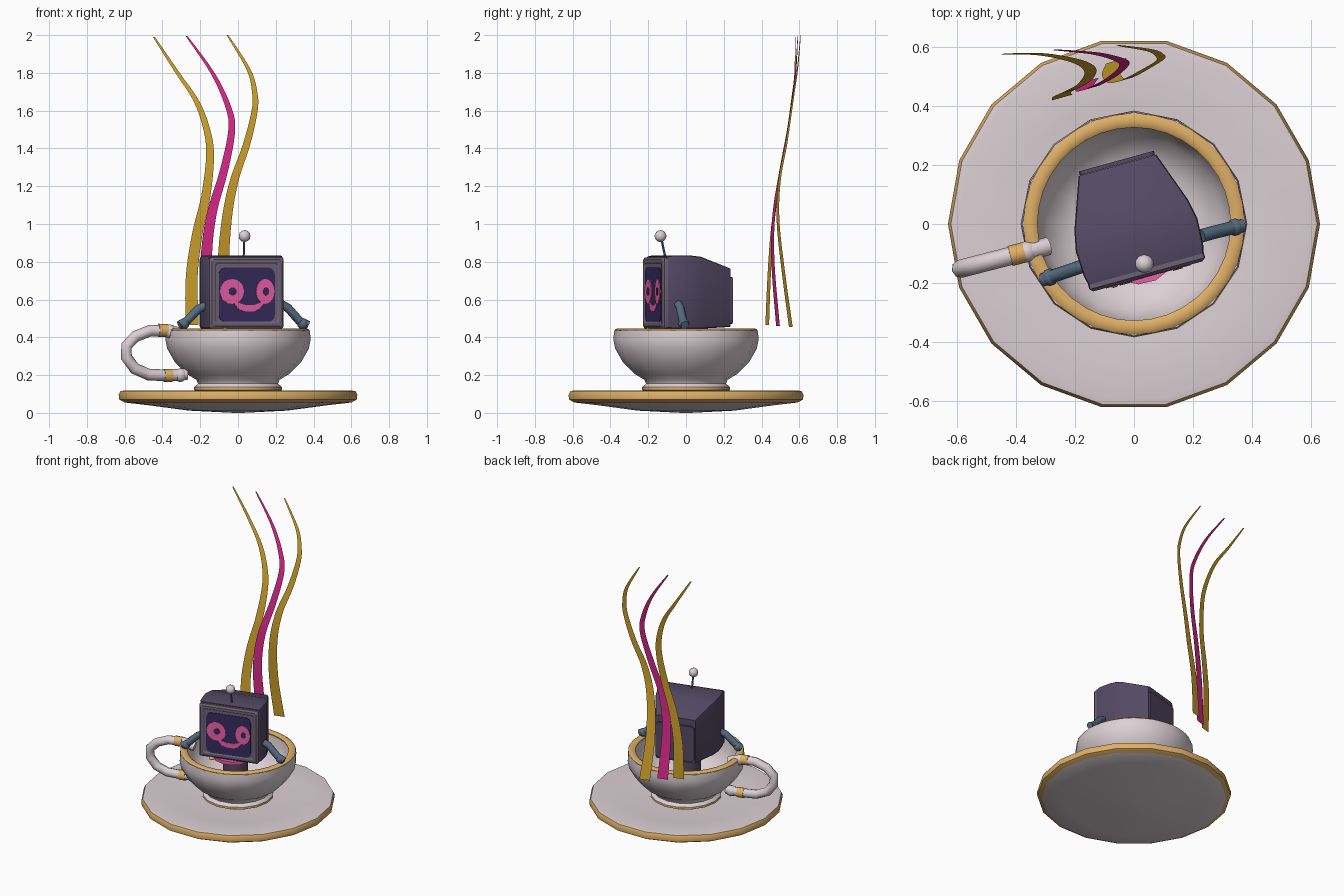
import bpy, bmesh, math
from mathutils import Vector, Matrix

if "Cube" in bpy.data.objects:
    bpy.data.objects.remove(bpy.data.objects["Cube"])


def material(name, r, g, b):
    m = bpy.data.materials.new(name)
    m.diffuse_color = [c ** 2.2 for c in (r, g, b)] + [1]
    m.use_nodes = True
    m.node_tree.nodes["Principled BSDF"].inputs["Base Color"].default_value = m.diffuse_color
    return m


WHITE = material("porcelain white", .86, .81, .825)
GOLD = material("trim gold", .87, .68, .40)
MUSTARD = material("steam gold", .82, .64, .19)
MAGENTA = material("steam magenta", .86, .18, .54)
PINK = material("face pink", .92, .38, .66)
PURPLE = material("casing purple", .33, .29, .39)
FRAME = material("frame purple", .43, .38, .46)
SCREEN = material("screen indigo", .22, .18, .36)
SLATE = material("arm slate", .34, .42, .50)


def make(name, bm, mats, angle=40, matrix=None):
    """Turn a bmesh into an object, smooth below the given angle."""
    bmesh.ops.recalc_face_normals(bm, faces=bm.faces)
    me = bpy.data.meshes.new(name)
    bm.to_mesh(me)
    bm.free()
    for m in mats:
        me.materials.append(m)
    me.shade_smooth()
    me.set_sharp_from_angle(angle=math.radians(angle))
    ob = bpy.data.objects.new(name, me)
    if matrix:
        ob.matrix_world = matrix
    bpy.context.collection.objects.link(ob)
    return ob


def skin(bm, rings, caps=True, loop=False):
    """Join rings of points with quads, optionally capping or looping."""
    vs = [[bm.verts.new(p) for p in r] for r in rings]
    n = len(vs[0])
    pairs = list(zip(vs, vs[1:])) + ([(vs[-1], vs[0])] if loop else [])
    out = []
    for a, b in pairs:
        out.append([bm.faces.new((a[i], a[(i + 1) % n], b[(i + 1) % n], b[i])) for i in range(n)])
    if caps and not loop:
        bm.faces.new(vs[0])
        bm.faces.new(vs[-1])
    return out


def lathe(name, profile, sides, mats, gold=(), loop=False, angle=40):
    """Revolve an (r, z) profile; the bands listed in gold use material 1."""
    bm = bmesh.new()
    t = [2 * math.pi * i / sides for i in range(sides)]
    bands = skin(bm, [[(r * math.cos(a), r * math.sin(a), z) for a in t] for r, z in profile], True, loop)
    for b in gold:
        for f in bands[b]:
            f.material_index = 1
    return make(name, bm, mats, angle)


def tube(name, pts, radius, mat, sides=8, normal=(0, 0, 1), angle=50):
    """Sweep a round section along a path."""
    pts = [Vector(p) for p in pts]
    rings = []
    for i, p in enumerate(pts):
        d = (pts[min(i + 1, len(pts) - 1)] - pts[max(i - 1, 0)]).normalized()
        a = d.cross(Vector(normal)).normalized()
        b = d.cross(a)
        rings.append([p + radius * (a * math.cos(k) + b * math.sin(k))
                      for k in [2 * math.pi * j / sides for j in range(sides)]])
    bm = bmesh.new()
    skin(bm, rings)
    return make(name, bm, [mat], angle)


def ball(name, pos, r, mat, scale=(1, 1, 1)):
    bm = bmesh.new()
    bmesh.ops.create_icosphere(bm, subdivisions=2, radius=r)
    return make(name, bm, [mat], 40, Matrix.Translation(pos) @ Matrix.Diagonal((*scale, 1)))


# Saucer and cup
lathe("saucer", [(.02, 0), (.26, .012), (.47, .04), (.60, .055), (.628, .07), (.632, .095), (.622, .115),
                 (.60, .119), (.42, .108), (.25, .10), (.02, .10)], 18, [WHITE, GOLD], (3, 4, 5))
lathe("cup", [(.02, .115), (.22, .115), (.233, .122), (.232, .136), (.212, .155), (.22, .175), (.27, .205),
              (.335, .27), (.375, .34), (.385, .39), (.38, .437), (.34, .437), (.335, .36), (.30, .27),
              (.21, .20), (.02, .195)], 16, [WHITE, GOLD], (2,))
lathe("cup_rim", [(.372, .428), (.376, .44), (.365, .448), (.34, .448), (.328, .44), (.332, .428)],
      36, [GOLD], loop=True)

# Handle lies in a vertical plane turned a little to the front
side = Vector((-.968, -.25, 0))


def on_handle(r, z):
    return side * r + Vector((0, 0, z))


plane = (-.25, .968, 0)
tube("handle", [on_handle(r, z) for r, z in ((.30, .415), (.37, .435), (.48, .436), (.56, .405), (.61, .355),
     (.61, .295), (.565, .235), (.49, .203), (.38, .198), (.28, .205))], .031, WHITE, 8, plane)
for n, (r0, z0, r1, z1) in enumerate(((.385, .436, .435, .437), (.36, .198, .405, .198))):
    tube(f"handle_band_{n}", [on_handle(r0, z0), on_handle(r1, z1)], .035, GOLD, 8, plane)
ball("handle_root_upper", on_handle(.375, .432), .037, WHITE)
ball("handle_root_lower", on_handle(.315, .20), .037, WHITE)

# Head: local x is width, y is depth from the face, z is world height
HEAD = Matrix.Translation((.046, -.172, 0)) @ Matrix.Rotation(math.radians(15.4), 4, 'Z')


def rounded(cx, cz, hw, hh, r, steps=4):
    """Outline of a rounded rectangle as (x, z) points."""
    out = []
    for q, (sx, sz) in enumerate(((1, 1), (-1, 1), (-1, -1), (1, -1))):
        for k in range(steps + 1):
            a = math.pi / 2 * (q + k / steps)
            out.append((cx + sx * (hw - r) + r * math.cos(a), cz + sz * (hh - r) + r * math.sin(a)))
    return out


def ellipse(cx, cz, rx, rz, n=20):
    return [(cx + rx * math.cos(2 * math.pi * i / n), cz + rz * math.sin(2 * math.pi * i / n)) for i in range(n)]


def plate(name, outline, y0, y1, mat):
    bm = bmesh.new()
    skin(bm, [[(x, y, z) for x, z in outline] for y in (y0, y1)])
    return make(name, bm, [mat], 30, HEAD)


bm = bmesh.new()
sections = [(.02, .203, .45, .828, .012), (.05, .21, .446, .834, .012), (.14, .214, .446, .834, .012),
            (.21, .20, .446, .826, .012), (.385, .137, .455, .765, .012)]
skin(bm, [[(x, y, z) for x, z in rounded(0, (a + b) / 2, w, (b - a) / 2, r, 2)] for y, w, a, b, r in sections])
make("head_casing", bm, [PURPLE], 25, HEAD)
plate("head_back_plate", rounded(0, .595, .132, .125, .02), .386, .400, PURPLE)

# Front frame with a chamfered edge, then the screen and its painted face
bm = bmesh.new()
skin(bm, [[(x, y, z) for x, z in rounded(0, .635, w, h, .012, 2)]
          for y, w, h in ((.022, .204, .188), (.004, .204, .188), (-.006, .192, .176), (-.006, .176, .16),
                          (0, .168, .152))])
make("face_frame", bm, [FRAME], 25, HEAD)
plate("screen", rounded(0, .626, .153, .143, .035), -.004, .001, SCREEN)
for n, (x, rx) in enumerate(((-.083, .066), (.10, .05))):
    plate(f"eye_{n}", ellipse(x, .643, rx, .066), -.008, -.003, PINK)
    plate(f"pupil_{n}", ellipse(x + .004, .643, rx * .33, .022, 12), -.011, -.007, SCREEN)
smile = [(-.075, .612), (-.045, .582), (-.01, .572), (.04, .572), (.07, .582), (.095, .612)]
plate("mouth", smile + [(x, z - .034 + .006 * (abs(x - .01) > .06)) for x, z in reversed(smile)],
      -.0075, -.003, PINK)

# Antenna
tube("antenna_stem", [(.03, -.11, .825), (.034, -.132, .93)], .006, SLATE, 6, (1, 0, 0))
ball("antenna_ball", (.035, -.135, .936), .032, WHITE)

# Arms reaching from the casing to the rim
for n, pts in enumerate((((.23, -.04, .575), (.265, -.03, .555), (.325, -.015, .487), (.37, -.005, .465)),
                         ((-.165, -.14, .57), (-.21, -.155, .55), (-.27, -.175, .487), (-.31, -.19, .465)))):
    tube(f"arm_{n}", pts, .023, SLATE, 8, (0, 1, 0))
    ball(f"hand_{n}", (pts[2][0] * .6 + pts[3][0] * .4, pts[2][1] * .6 + pts[3][1] * .4, .472), .03, SLATE)

# Small body hidden under the head, with a pink collar and gold clasp
tube("torso", [(.015, -.05, .19), (.015, -.05, .46)], .085, PURPLE, 10, (1, 0, 0))
tube("collar", [(.015, -.07, .425), (.015, -.07, .448)], .135, PINK, 14, (1, 0, 0))
ball("clasp", (-.07, -.195, .44), .022, GOLD, (1, 1, .6))


# Steam ribbons: a few control points, smoothed, narrowing upward
def spline(pts, steps=5):
    out = []
    for i in range(len(pts) - 1):
        a, b, c, d = [Vector(pts[min(max(i + k, 0), len(pts) - 1)]) for k in (-1, 0, 1, 2)]
        for s in range(steps):
            t = s / steps
            out.append(.5 * (2 * b + (c - a) * t + (2 * a - 5 * b + 4 * c - d) * t ** 2
                             + (3 * b - a - 3 * c + d) * t ** 3))
    return out + [Vector(pts[-1])]


def ribbon(name, pts, mat):
    bm = bmesh.new()
    rows = []
    for p in spline(pts):
        w = .004 + .031 * (1 - (p.z - .46) / 1.54) ** .7
        d = Vector((w, w * .28, 0))
        rows.append([bm.verts.new(p - d), bm.verts.new(p + d)])
    for a, b in zip(rows, rows[1:]):
        bm.faces.new((a[0], a[1], b[1], b[0]))
    return make(name, bm, [mat], 60)


ribbon("steam_left", [(-.243, .43, .465), (-.245, .44, .72), (-.215, .455, .95), (-.17, .48, 1.15),
                      (-.148, .515, 1.36), (-.165, .54, 1.5), (-.22, .56, 1.65), (-.32, .577, 1.8),
                      (-.445, .578, 1.99)], MUSTARD)
ribbon("steam_middle", [(-.155, .487, .46), (-.168, .46, .8), (-.14, .465, 1.05), (-.075, .50, 1.28),
                        (-.033, .54, 1.5), (-.055, .56, 1.63), (-.135, .58, 1.8), (-.272, .592, 1.995)], MAGENTA)
ribbon("steam_right", [(-.06, .555, .455), (-.078, .515, .75), (-.06, .487, 1.02), (-.02, .495, 1.23),
                       (.045, .53, 1.42), (.088, .557, 1.6), (.088, .572, 1.7), (.055, .59, 1.82),
                       (-.056, .607, 2.0)], MUSTARD)
